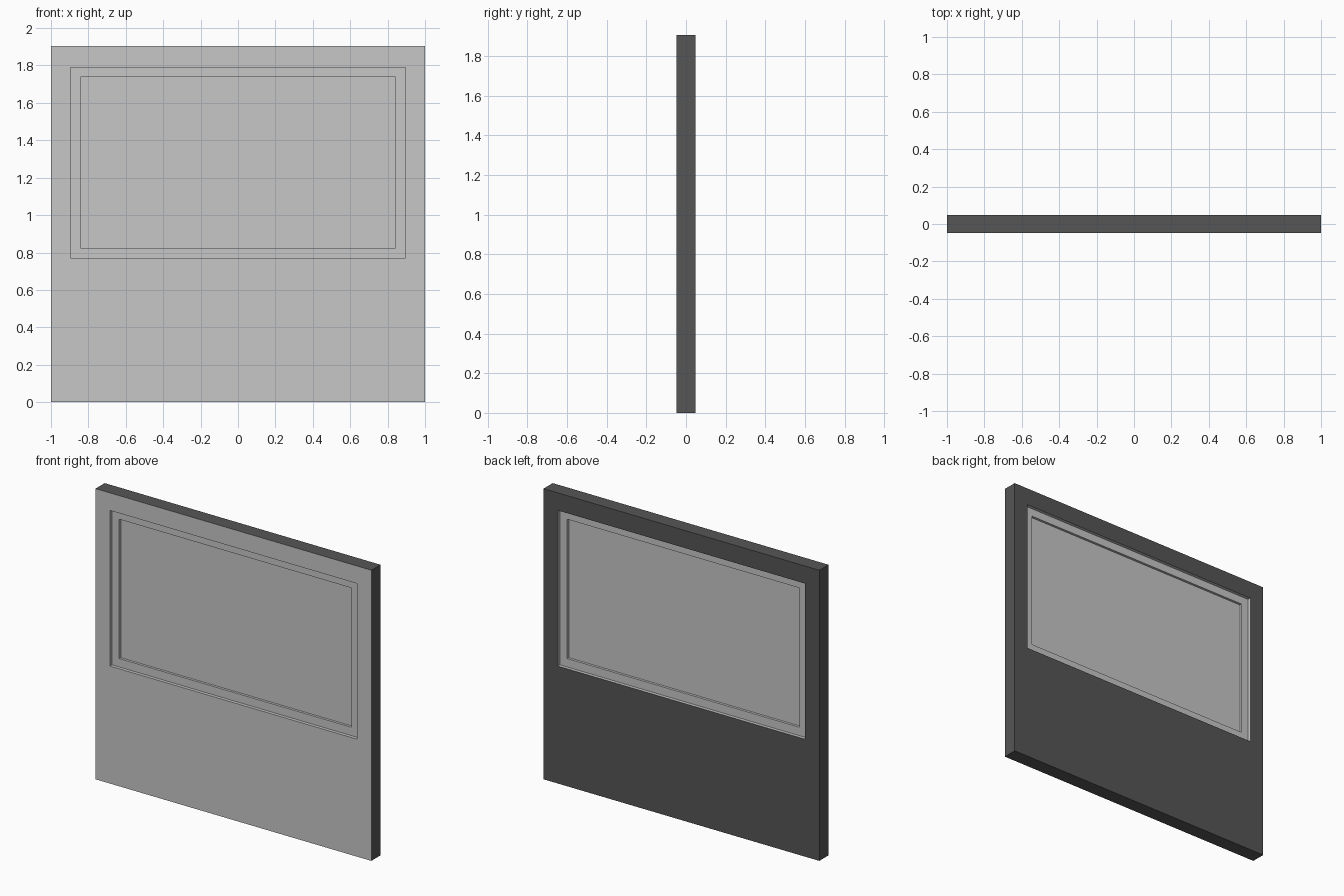
import bpy, bmesh

if "Cube" in bpy.data.objects:
    bpy.data.objects.remove(bpy.data.objects["Cube"])

def material(name, v):
    m = bpy.data.materials.new(name)
    m.diffuse_color = (v, v, v, 1)
    m.use_nodes = True
    m.node_tree.nodes["Principled BSDF"].inputs["Base Color"].default_value = m.diffuse_color
    return m

LIGHT = material("light grey", 0.57)
DARK = material("dark grey", 0.092)

def finish(bm, name, mats):
    me = bpy.data.meshes.new(name)
    bm.to_mesh(me)
    bm.free()
    for m in mats:
        me.materials.append(m)
    ob = bpy.data.objects.new(name, me)
    bpy.context.collection.objects.link(ob)
    return ob

def corners(bm, rect, y):
    x, z0, z1 = rect
    return [bm.verts.new((sx, y, z)) for sx, z in ((-x, z0), (x, z0), (x, z1), (-x, z1))]

def ring(name, outer, inner, half, mats, dark_rule=None):
    """Rectangular slab with a rectangular hole; rects are (half width, bottom, top)."""
    bm = bmesh.new()
    of, inf = corners(bm, outer, -half), corners(bm, inner, -half)
    ob, inb = corners(bm, outer, half), corners(bm, inner, half)
    for i in range(4):
        j = (i + 1) % 4
        bm.faces.new((of[i], of[j], inf[j], inf[i]))   # front
        bm.faces.new((ob[j], ob[i], inb[i], inb[j]))   # back
        bm.faces.new((of[j], of[i], ob[i], ob[j]))     # outer edge
        bm.faces.new((inf[i], inf[j], inb[j], inb[i]))  # reveal
    bmesh.ops.recalc_face_normals(bm, faces=bm.faces)
    if dark_rule:
        for f in bm.faces:
            f.material_index = int(dark_rule(f))
    return finish(bm, name, mats)

WALL = (1.0, 0.0, 1.905)
OPENING = (0.896, 0.77, 1.79)
PANE = (0.843, 0.825, 1.738)

# wall: light front and window reveal, dark back and outer edges
def is_dark(f):
    c = f.calc_center_median()
    outer_edge = abs(c.x) > 0.99 or c.z < 0.01 or c.z > 1.9
    return f.normal.y > 0.5 or outer_edge

ring("wall_panel", WALL, OPENING, 0.0475, [LIGHT, DARK], is_dark)

# window frame, set back from both wall faces
ring("window_frame", OPENING, PANE, 0.026, [LIGHT])

# window pane, set back from the frame
bm = bmesh.new()
bmesh.ops.create_cube(bm, size=1)
for v in bm.verts:
    v.co = (v.co.x * 2 * PANE[0], v.co.y * 0.02,
            (PANE[1] + PANE[2]) / 2 + v.co.z * (PANE[2] - PANE[1]))
finish(bm, "window_pane", [LIGHT])
